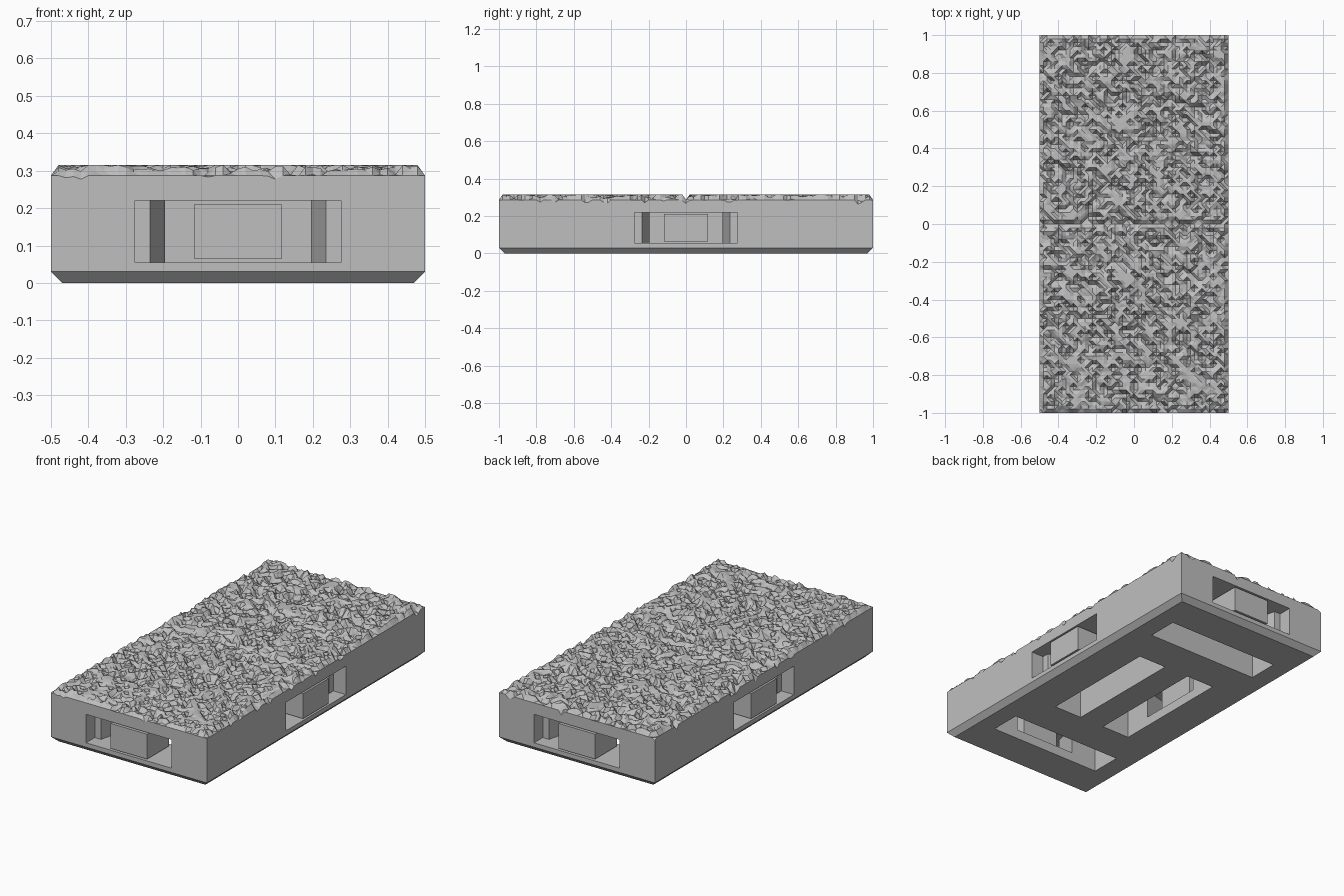
import bpy, bmesh, math, random
from mathutils import Vector, noise

random.seed(4)
if "Cube" in bpy.data.objects:
    bpy.data.objects.remove(bpy.data.objects["Cube"], do_unlink=True)

GREY = (0.52, 0.52, 0.52, 1)
mat = bpy.data.materials.new("stone_grey")
mat.use_nodes = True
mat.diffuse_color = GREY
mat.node_tree.nodes["Principled BSDF"].inputs["Base Color"].default_value = GREY


def make_object(name, bm):
    bmesh.ops.recalc_face_normals(bm, faces=bm.faces[:])
    mesh = bpy.data.meshes.new(name)
    bm.to_mesh(mesh)
    bm.free()
    mesh.materials.append(mat)
    obj = bpy.data.objects.new(name, mesh)
    bpy.context.collection.objects.link(obj)
    return obj


def prism(name, outline, bottom, top, spot, angle):
    """Extrude a plan outline upward, then turn it to face one side of the tile."""
    bm = bmesh.new()
    face = bm.faces.new([bm.verts.new((x, y, bottom)) for x, y in outline])
    out = bmesh.ops.extrude_face_region(bm, geom=[face])
    for v in out["geom"]:
        if isinstance(v, bmesh.types.BMVert):
            v.co.z = top
    obj = make_object(name, bm)
    obj.location = (*spot, 0)
    obj.rotation_euler.z = angle
    return obj


def rect(half, near, far):
    return [(-half, near), (half, near), (half, far), (-half, far)]


def rock_height(x, y):
    """Rough stone with diagonal streaks, a centre joint and worn borders."""
    n = noise.noise(Vector(((x + y) * 17, (x - y) * 6, 3)))
    fine = noise.noise(Vector((x * 35, y * 35, 8)))
    if abs(x) > 0.495 or abs(y) > 0.995:
        return 0.287 - (0.025 * random.random() if n < -0.3 else 0)
    if abs(y) < 0.005:
        return 0.288
    chip = random.choice((0, 0, 0, 0.02))
    return max(0.277, min(0.315, 0.309 + 0.035 * n + 0.02 * fine - chip))


# Tile body: rough top, straight sides, chamfered foot
bm = bmesh.new()
bmesh.ops.create_grid(bm, x_segments=50, y_segments=100, size=0.5)
for v in bm.verts:
    v.co.y *= 2
    v.co.z = rock_height(v.co.x, v.co.y)
top_faces = bm.faces[:]
rim = [e for e in bm.edges if e.is_boundary]
for height, inset in ((0.03, 0), (0, 0.03)):
    out = bmesh.ops.extrude_edge_only(bm, edges=rim)["geom"]
    rim = [g for g in out if isinstance(g, bmesh.types.BMEdge) and g.is_boundary]
    for v in out:
        if isinstance(v, bmesh.types.BMVert):
            v.co = (v.co.x * (1 - inset / 0.5), v.co.y * (1 - inset), height)
bmesh.ops.edgeloop_fill(bm, edges=rim)
bmesh.ops.triangulate(bm, faces=top_faces, quad_method='SHORT_EDGE')
tile = make_object("tile_body", bm)

# Clip socket: wide mouth, then a throat that tapers toward the rear slot
half_throat = [(0.275, -0.1), (0.275, 0.08), (0.235, 0.08), (0.195, 0.24), (0.195, 0.3)]
throat = half_throat + [(-x, y) for x, y in reversed(half_throat)]

sides = {
    "front": (0, -1, 0),
    "left": (0.5, 0, 90),
    "back": (0, 1, 180),
    "right": (-0.5, 0, 270),
}
bpy.context.view_layer.objects.active = tile
for side, (x, y, degrees) in sides.items():
    place = ((x, y), math.radians(degrees))
    cutters = [
        prism(side + "_slot_cutter", rect(0.36, 0.24, 0.42), -0.1, 0.22, *place),
        prism(side + "_socket_cutter", throat, 0.055, 0.22, *place),
    ]
    for cutter in cutters:
        cutter.hide_render = True
        mod = tile.modifiers.new("cut", 'BOOLEAN')
        mod.operation = 'DIFFERENCE'
        mod.solver = 'EXACT'
        mod.object = cutter
        bpy.ops.object.modifier_apply(modifier=mod.name)
        bpy.data.objects.remove(cutter, do_unlink=True)
    # Loose support block in the middle of the socket
    prism(side + "_support_block", rect(0.117, 0, 0.2), 0.065, 0.21, *place)
